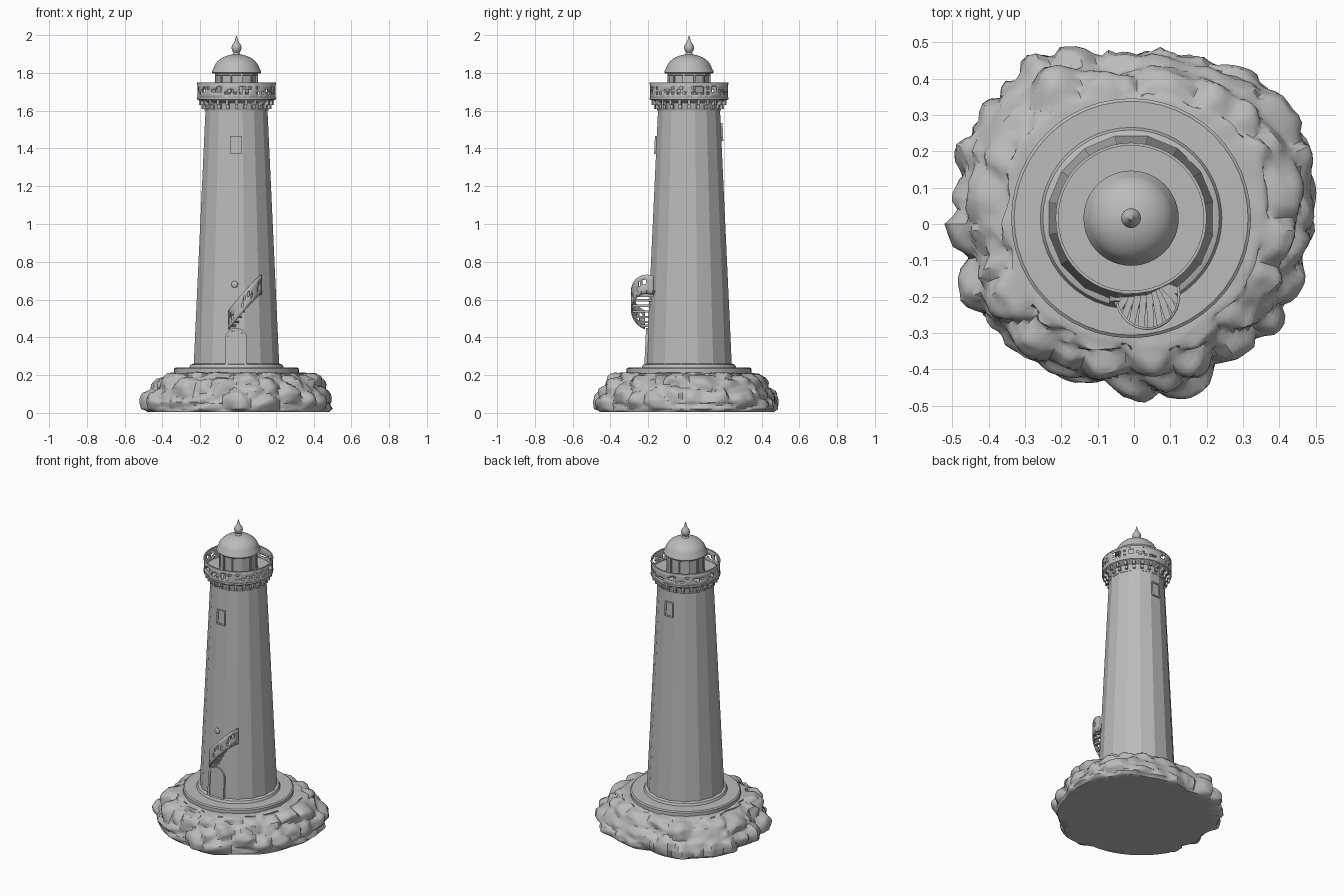
import bpy, bmesh, math, random
from mathutils import Vector, noise

random.seed(4)
CX, CY = -0.008, 0.016
SIDES = 16

cube = bpy.data.objects.get("Cube")
if cube:
    bpy.data.objects.remove(cube, do_unlink=True)

stone = bpy.data.materials.new("pale grey stone")
stone.use_nodes = True
GREY = (0.5, 0.5, 0.5, 1)
stone.diffuse_color = GREY
stone.node_tree.nodes["Principled BSDF"].inputs["Base Color"].default_value = GREY


def finish(bm, name, smooth=None, thick=0):
    """Turn a bmesh into a named object, optionally solidified and smooth."""
    bmesh.ops.remove_doubles(bm, verts=bm.verts, dist=1e-5)
    bmesh.ops.recalc_face_normals(bm, faces=bm.faces)
    mesh = bpy.data.meshes.new(name)
    bm.to_mesh(mesh)
    bm.free()
    mesh.materials.append(stone)
    ob = bpy.data.objects.new(name, mesh)
    bpy.context.collection.objects.link(ob)
    if thick:
        mod = ob.modifiers.new("thickness", "SOLIDIFY")
        mod.thickness = thick
        mod.offset = 0
    if smooth:
        bpy.ops.object.select_all(action="DESELECT")
        ob.select_set(True)
        bpy.context.view_layer.objects.active = ob
        bpy.ops.object.shade_smooth_by_angle(angle=math.radians(smooth))
    return ob


def grid(bm, rows, loop=True):
    """Skin a list of point rows with quads."""
    rows = [[bm.verts.new(p) for p in row] for row in rows]
    n = len(rows[0])
    for a, b in zip(rows, rows[1:]):
        for i in range(n if loop else n - 1):
            j = (i + 1) % n
            bm.faces.new((a[i], a[j], b[j], b[i]))


def lathe(name, profile, sides=48, smooth=35, turn=0.0):
    bm = bmesh.new()
    angles = [math.tau * (i + turn) / sides for i in range(sides)]
    grid(bm, [[(CX + r * math.cos(a), CY + r * math.sin(a), z) for a in angles]
              for r, z in profile])
    return finish(bm, name, smooth)


def box(bm, centre, size, angle):
    """Add a box turned about z, its first axis pointing along angle."""
    ux = Vector((math.cos(angle), math.sin(angle), 0))
    uy = Vector((-ux.y, ux.x, 0))
    ret = bmesh.ops.create_cube(bm, size=1)
    for v in ret["verts"]:
        c = v.co.copy()
        v.co = (Vector(centre) + ux * c.x * size[0] + uy * c.y * size[1]
                + Vector((0, 0, c.z * size[2])))


def pierced_panel(name, path, height, levels, chance, loop, thick):
    """Upright strip along a path with ragged openings in its middle rows."""
    bm = bmesh.new()
    grid(bm, [[(x, y, z + height * t) for x, y, z in path] for t in levels], loop)
    n = len(path) if loop else len(path) - 1
    bm.faces.ensure_lookup_table()
    gone = []
    for i, f in enumerate(bm.faces):
        row = i // n
        if 0 < row < len(levels) - 2 and i % 5 and random.random() < chance:
            gone.append(f)
    bmesh.ops.delete(bm, geom=gone, context="FACES")
    return finish(bm, name, 30, thick)


# Rock island: uneven outline, boulder-like bulges
OUTLINE = [.51, .52, .54, .53, .54, .51, .50, .50, .47, .51, .54, .53, .54, .53, .49,
           .51, .48, .51, .50, .49, .48, .47, .46, .49, .50, .47, .47, .49, .49, .49]
SLOPE = [(0, .01), (.5, .008), (.94, .004), (.98, .02), (.985, .06), (.96, .1),
         (.91, .14), (.86, .175), (.78, .2), (.7, .213), (.6, .213), (.3, .213)]
rows = []
STEP = 4
for s in range((len(SLOPE) - 1) * STEP + 1):
    k, t = divmod(s, STEP)
    t /= STEP
    (r0, z0), (r1, z1) = SLOPE[k], SLOPE[min(k + 1, len(SLOPE) - 1)]
    k_r, z = r0 + (r1 - r0) * t, z0 + (z1 - z0) * t
    row = []
    for i in range(150):
        a = math.tau * i / 150
        o, u = divmod(i / 5, 1)
        edge = OUTLINE[int(o)] * (1 - u) + OUTLINE[(int(o) + 1) % 30] * u
        p = Vector((math.cos(a) * edge * k_r, math.sin(a) * edge * k_r, z))
        if s > 2 * STEP:
            near = noise.voronoi(p * 8)[0]
            bulge = min(near[1] - near[0], .5) * .075 - .018
            bulge += noise.noise(p * 22) * .006
            fade = min(1, (s - 2 * STEP) / STEP) * (1 if k_r > .72 else .25)
            p += Vector((math.cos(a), math.sin(a), .45 if z > .05 else 0)) * bulge * fade
        p.z = max(p.z, 0)
        row.append(p)
    rows.append(row)
bm = bmesh.new()
grid(bm, rows)
finish(bm, "rock_island", 40)

# Round plinth and the tapering faceted tower
lathe("plinth", [(0, .16), (.33, .16), (.33, .234), (.322, .24), (.25, .241),
                 (.243, .255), (.225, .262), (0, .262)])
R0, R1, Z0, Z1 = .231, .167, .25, 1.61


def wall(z):
    return R0 + (R1 - R0) * (z - Z0) / (Z1 - Z0)


lathe("tower", [(0, Z0), (R0, Z0), (R1, Z1), (0, Z1)], SIDES, 12, .5)

# Flared gallery collar with brackets below the deck
lathe("gallery_deck", [(0, 1.6), (.168, 1.6), (.173, 1.615), (.176, 1.64), (.198, 1.655),
                       (.207, 1.66), (.207, 1.672), (0, 1.672)])
bm = bmesh.new()
for i in range(24):
    a = math.tau * i / 24
    for r, z, depth, tall in ((.181, 1.643, .036, .026), (.174, 1.622, .022, .024)):
        box(bm, (CX + r * math.cos(a), CY + r * math.sin(a), z), (depth, .016, tall), a)
finish(bm, "gallery_brackets")

# Pierced parapet with rails
ring = [(CX + .204 * math.cos(math.tau * i / 80), CY + .204 * math.sin(math.tau * i / 80), 1.66)
        for i in range(80)]
pierced_panel("gallery_parapet", ring, .085, (0, .3, .45, .62, .78, 1), .36, True, .006)
for z in (1.664, 1.743):
    lathe("parapet_rail", [(.2, z - .005), (.208, z - .005), (.208, z + .005),
                           (.2, z + .005), (.2, z - .005)])

# Lantern room, corner posts, dome and finial
lathe("lantern_room", [(0, 1.66), (.118, 1.66), (.118, 1.69), (.11, 1.695), (.11, 1.785),
                       (.118, 1.79), (.118, 1.805), (0, 1.805)], 12, 10, .5)
bm = bmesh.new()
for i in range(12):
    a = math.tau * (i + .5) / 12
    box(bm, (CX + .11 * math.cos(a), CY + .11 * math.sin(a), 1.74), (.012, .01, .12), a)
finish(bm, "lantern_posts")
dome = [(0, 1.797), (.125, 1.797), (.131, 1.803), (.129, 1.811)]
dome += [(.122 * math.cos(t * math.pi / 20), 1.811 + .088 * math.sin(t * math.pi / 20))
         for t in range(1, 10)]
lathe("dome", dome + [(0, 1.899)])
lathe("finial", [(0, 1.89), (.022, 1.89), (.02, 1.9), (.015, 1.908), (.023, 1.918),
                 (.027, 1.932), (.023, 1.948), (.013, 1.96), (.008, 1.972),
                 (.005, 1.985), (0, 2)], 24, 60)


# Framed openings that follow the leaning wall
def opening(name, x, z0, half, tall, side, arched, rim):
    def outline(w, bottom, top):
        if not arched:
            return [(x - w, bottom), (x - w, top), (x + w, top), (x + w, bottom)]
        spring = top - w
        arc = [(x - w * math.cos(math.pi * i / 12), spring + w * math.sin(math.pi * i / 12))
               for i in range(13)]
        return [(x - w, bottom)] + arc + [(x + w, bottom)]

    def place(points, out):
        return [(px, CY + side * (wall(z) * math.cos(math.pi / SIDES) + out), z)
                for px, z in points]

    outer = outline(half, z0, z0 + tall)
    inner = outline(half - rim, z0 if arched else z0 + rim, z0 + tall - rim)
    bm = bmesh.new()
    grid(bm, [place(outer, 0), place(inner, 0)], not arched)
    finish(bm, name + "_frame", None, .02)
    bm = bmesh.new()
    bm.faces.new([bm.verts.new(p) for p in place(inner, .003)])
    finish(bm, name + "_panel", None, .004)


opening("door", -.01, .25, .058, .2, -1, True, .014)
opening("front_window", -.01, 1.37, .029, .095, -1, False, .009)
opening("back_window", -.01, 1.44, .029, .095, 1, False, .009)

# Small lamp boss above the door
bm = bmesh.new()
bmesh.ops.create_uvsphere(bm, u_segments=12, v_segments=8, radius=.018)
for v in bm.verts:
    v.co = Vector((v.co.x - .018, v.co.y * .4 + CY - wall(.68) * .98, v.co.z + .68))
finish(bm, "lamp_boss", 60)

# Curved stair: pierced outer rail and fanned treads
HUB = Vector((.037, -.195, 0))


def stair_point(t):
    a = math.radians(195 + 180 * t)
    x, y = HUB.x + .087 * math.cos(a), HUB.y + .093 * math.sin(a)
    return (x, y, .44 + (x + .05) * 1.08 + .012 * math.sin(math.pi * t))


pierced_panel("stair_rail", [stair_point(i / 28) for i in range(29)], .1,
              (0, .25, .5, .75, 1), .2, False, .007)
bm = bmesh.new()
for i in range(10):
    x, y, z = stair_point((i + .5) / 10)
    inward = Vector((HUB.x + (x - HUB.x) * .45 - x, HUB.y + .03 - y, 0))
    centre = Vector((x, y, z + .012)) + inward / 2
    box(bm, centre, (inward.length, .018, .012), math.atan2(inward.y, inward.x))
finish(bm, "stair_treads")
